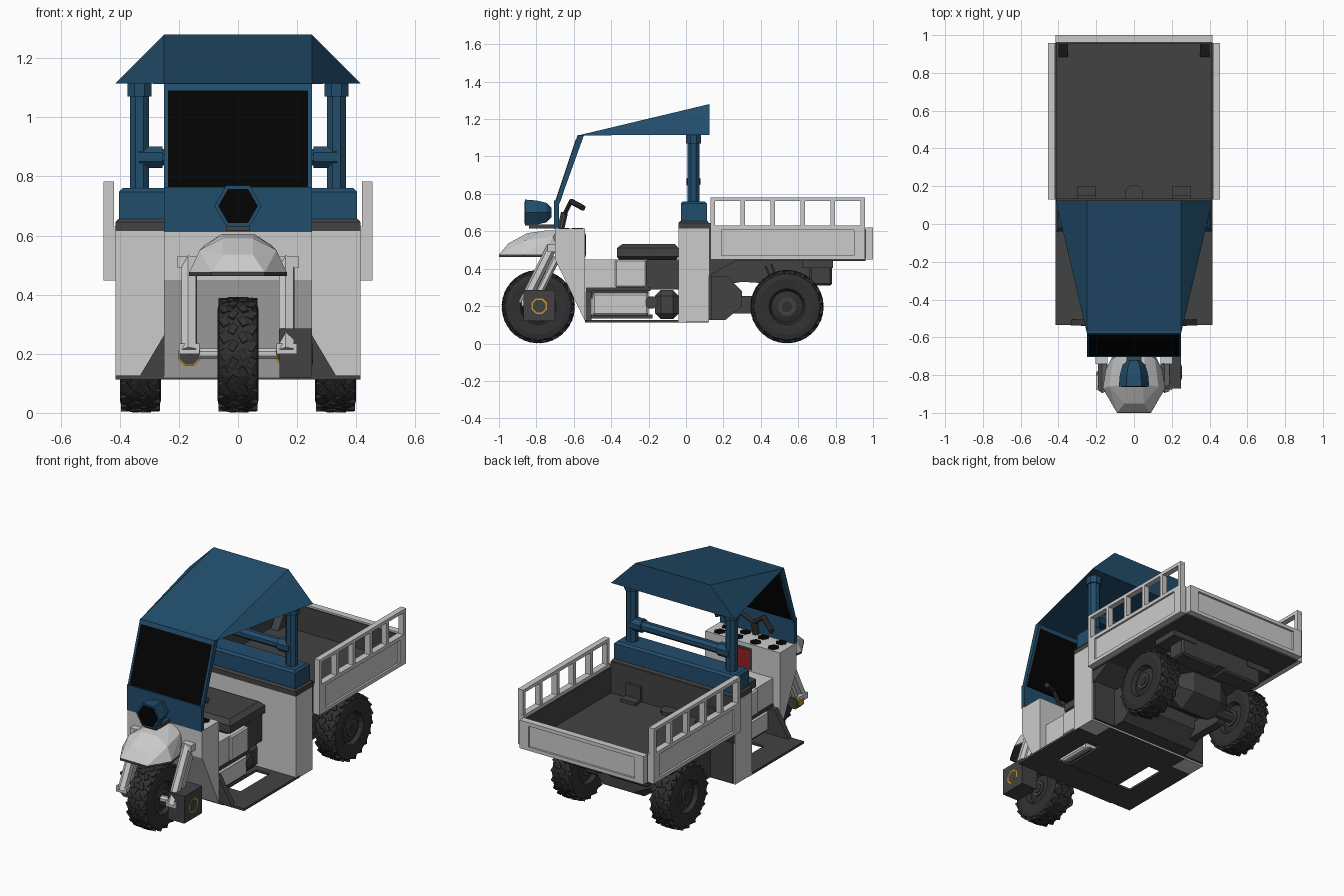
import bpy, bmesh, math
from mathutils import Vector, Matrix

if "Cube" in bpy.data.objects:
    bpy.data.objects.remove(bpy.data.objects["Cube"])


def material(name, r, g, b):
    m = bpy.data.materials.new(name)
    m.diffuse_color = (r, g, b, 1)
    m.use_nodes = True
    m.node_tree.nodes["Principled BSDF"].inputs["Base Color"].default_value = m.diffuse_color
    return m


LIGHT = material("light_grey", .6, .6, .6)
DARK = material("dark_grey", .055, .055, .055)
RUBBER = material("rubber", .03, .03, .03)
BLACK = material("black", .001, .001, .001)
BLUE = material("blue", .016, .075, .15)
RED = material("red", .3, .015, .015)
ORANGE = material("orange", .6, .3, .02)


def finish(name, bm, mat):
    bmesh.ops.recalc_face_normals(bm, faces=bm.faces)
    me = bpy.data.meshes.new(name)
    bm.to_mesh(me)
    bm.free()
    me.materials.append(mat)
    bpy.context.collection.objects.link(bpy.data.objects.new(name, me))


def hull(name, half, mat):  # convex solid, half outline mirrored in x
    bm = bmesh.new()
    for p in half:
        bm.verts.new(p)
        bm.verts.new((-p[0], p[1], p[2]))
    bmesh.ops.convex_hull(bm, input=bm.verts)
    bmesh.ops.dissolve_limit(bm, angle_limit=.01, verts=bm.verts, edges=bm.edges)
    finish(name, bm, mat)


def box(name, x, y, z, mat, bevel=0):
    bm = bmesh.new()
    m = Matrix.LocRotScale(Vector(((x[0] + x[1]) / 2, (y[0] + y[1]) / 2, (z[0] + z[1]) / 2)), None,
                           Vector((abs(x[1] - x[0]), y[1] - y[0], z[1] - z[0])))
    bmesh.ops.create_cube(bm, size=1, matrix=m)
    if bevel:
        bmesh.ops.bevel(bm, geom=bm.edges[:], offset=bevel, segments=1, affect='EDGES')
    finish(name, bm, mat)


def prism(name, yz, x, mat):  # side profile extruded along x
    bm = bmesh.new()
    a, b = ([bm.verts.new((k, y, z)) for y, z in yz] for k in x)
    for i in range(len(a)):
        bm.faces.new((a[i - 1], a[i], b[i], b[i - 1]))
    bm.faces.new(a)
    bm.faces.new(b)
    finish(name, bm, mat)


def lathe_into(bm, c, axis, prof, n, phase=0):
    c, a = Vector(c), Vector(axis).normalized()
    ref = Vector((0, 0, 1)) if abs(a.x) > .8 else Vector((1, 0, 0))
    u = (ref - a * ref.dot(a)).normalized()
    v = a.cross(u)
    rings = [[bm.verts.new(c + a * d + r * (u * math.cos(t) + v * math.sin(t)))
              for t in (phase + 2 * math.pi * i / n for i in range(n))] for r, d in prof]
    for p, q in zip(rings, rings[1:]):
        for i in range(n):
            bm.faces.new((p[i - 1], p[i], q[i], q[i - 1]))
    bm.faces.new(rings[0])
    bm.faces.new(rings[-1])


def lathe(name, c, axis, prof, n, mat, phase=0):
    bm = bmesh.new()
    lathe_into(bm, c, axis, prof, n, phase)
    finish(name, bm, mat)


def tube(name, p0, p1, r, mat, n=8):
    d = Vector(p1) - Vector(p0)
    lathe(name, p0, d, [(r, 0), (r, d.length)], n, mat, math.pi / 8)


# Wheels with slanted tread lugs
def wheel(name, x, y):
    half = [(.03, -.062), (.03, -.052), (.055, -.05), (.085, -.04), (.097, -.064), (.15, -.07), (.178, -.064), (.191, -.045)]
    bm = bmesh.new()
    lathe_into(bm, (x, y, .197), (1, 0, 0), half + [(r, -d) for r, d in reversed(half)], 16)
    for i in range(20):
        for k, (off, tilt) in enumerate(((-.047, .5), (-.017, -.5), (.017, .5), (.047, -.5))):
            ang = 2 * math.pi * (i + .5 * (k % 2)) / 20
            m = (Matrix.Translation((x, y, .197)) @ Matrix.Rotation(ang, 4, 'X')
                 @ Matrix.Translation((off, 0, .184 if k in (0, 3) else .187))
                 @ Matrix.Rotation(tilt, 4, 'Z') @ Matrix.Diagonal((.024, .036, .016, 1)))
            bmesh.ops.create_cube(bm, size=1, matrix=m)
    finish(name, bm, RUBBER)
    for s in (-1, 1):
        tube(name + "_hub", (x + s * .04, y, .197), (x + s * .058, y, .197), .05, DARK)


wheel("front_wheel", 0, -.79)
for s in (-1, 1):
    wheel("rear_wheel", s * .33, .54)

# Front fender, headlight and fork
outline = [(.09, -1.0), (.165, -.87), (.15, -.77)]
hull("front_fender", [(a, b, .475) for a, b in outline] + [(.11, -.69, .52), (.05, -.95, .535), (.13, -.86, .55),
     (.05, -.85, .59), (.055, -.74, .605), (.055, -.69, .605), (.11, -.71, .57)], LIGHT)
hull("fender_rim", [(x, y, z) for x, y in outline for z in (.463, .476)], DARK)
lathe("headlight", (0, -.86, .70), (0, 1, 0), [(.08, 0), (.075, .06), (.06, .115), (.03, .14)], 6, BLUE)
lathe("headlight_lens", (0, -.864, .70), (0, 1, 0), [(.067, 0), (.067, .02)], 6, BLACK)
box("headlight_stand", (-.04, .04), (-.84, -.70), (.615, .635), DARK)
for s in (-1, 1):
    tube("fork_leg", (s * .165, -.87, .21), (s * .165, -.715, .52), .028, LIGHT, 6)
    tube("fork_slider", (s * .165, -.815, .21), (s * .165, -.69, .46), .02, LIGHT, 6)
    box("fork_bracket", (s * .14, s * .205), (-.74, -.69), (.49, .53), LIGHT)
    box("fork_foot", (s * .13, s * .20), (-.88, -.80), (.20, .235), LIGHT)
    tube("fork_lamp", (s * .165, -.84, .196), (s * .165, -.79, .196), .04, ORANGE)
    tube("fork_lamp_cap", (s * .165, -.845, .196), (s * .165, -.78, .196), .035, DARK)
tube("front_axle", (-.17, -.81, .20), (.17, -.81, .20), .02, LIGHT)
box("front_motor_box", (.14, .25), (-.87, -.70), (.12, .285), DARK)
tube("motor_box_ring", (.24, -.785, .20), (.2515, -.785, .20), .045, ORANGE)
tube("motor_box_cap", (.24, -.785, .20), (.253, -.785, .20), .036, DARK)

# Front cowl with gauges and red panel
prism("front_cowl", [(-.70, .45), (-.70, .615), (-.54, .615), (-.54, .12)], (-.25, .25), LIGHT)
for x in (-.18, -.06, .06, .18):
    for y in (-.655, -.58):
        lathe("gauge", (x, y, .61), (0, 0, 1), [(.034, 0), (.034, .007)], 6, BLACK)
box("red_panel", (-.05, .05), (-.545, -.534), (.47, .58), RED)
box("red_panel_frame", (-.06, .06), (-.545, -.537), (.46, .59), DARK)

# Handlebar
tube("steering_column", (0, -.67, .61), (0, -.65, .70), .02, DARK)
for s in (-1, 1):
    tube("handlebar_riser", (0, -.65, .69), (s * .09, -.615, .76), .012, DARK)
    tube("handle_grip", (s * .09, -.615, .76), (s * .19, -.55, .725), .015, RUBBER)

# Windshield frame and glass
prism("windshield_base", [(-.705, .612), (-.705, .765), (-.68, .765), (-.68, .612)], (-.25, .25), BLUE)
for s in (-1, 1):
    prism("windshield_side", [(-.705, .74), (-.58, 1.115), (-.545, 1.115), (-.68, .74)], (s * .235, s * .25), BLUE)
prism("windshield_top_bar", [(-.59, 1.085), (-.58, 1.115), (-.555, 1.115), (-.565, 1.085)], (-.25, .25), BLUE)
prism("windshield_glass", [(-.70, .76), (-.59, 1.09), (-.561, 1.09), (-.671, .76)], (-.237, .237), BLACK)

# Roof
hull("roof", [(.25, -.575, 1.113), (.415, .125, 1.115), (.25, .125, 1.28)], BLUE)

# Cab rear wall, trim band and roof posts
box("cab_rear_wall", (-.415, .415), (-.04, .122), (.115, .615), LIGHT)
hull("trim_band", [(x, y, z) for x, a, b, z in ((.415, -.04, .122, .614), (.415, -.04, .122, .645),
     (.405, -.03, .115, .656)) for y in (a, b)], DARK)
hull("post_base", [(x, y, z) for x, a, b, z in ((.402, -.028, .112, .65), (.402, -.028, .112, .748),
     (.39, -.016, .10, .76)) for y in (a, b)], BLUE)
for s in (-1, 1):
    tube("roof_post", (s * .333, .04, .75), (s * .333, .04, 1.12), .035, BLUE)
    tube("post_collar", (s * .333, .04, 1.07), (s * .333, .04, 1.12), .044, BLUE)
    tube("bar_collar", (s * .255, .04, .865), (s * .335, .04, .865), .04, BLUE)
tube("cross_bar", (-.33, .04, .865), (.33, .04, .865), .03, BLUE)

# Floor steps with gussets
for s in (-1, 1):
    box("floor_step", (s * .27, s * .415), (-.535, .0), (.113, .127), DARK)
    for y in (-.535, -.505):
        lo, hi = (s * .24, y), (s * .335, y)
    tri = [(.24, .12), (.335, .12), (.24, .28)]
    box("sill_rail", (s * .195, s * .21), (-.535, -.19), (.28, .30), DARK)
hull("step_gussets", [(x, y, z) for x, z in tri for y in (-.538, -.505)], DARK)
box("floor_front", (-.28, .28), (-.54, -.36), (.113, .127), DARK)
box("floor_rear", (-.28, .28), (-.08, .12), (.113, .127), DARK)
box("floor_centre", (-.18, .18), (-.37, -.07), (.115, .127), DARK)

# Engine, battery case and seat
box("console", (-.205, .205), (-.545, -.37), (.29, .45), LIGHT)
box("seat_box", (-.22, .22), (-.38, -.21), (.30, .45), LIGHT, .008)
box("battery_case", (-.205, .205), (-.50, -.20), (.15, .27), LIGHT, .01)
box("battery_tray", (-.18, .18), (-.53, -.18), (.135, .155), DARK)
box("case_cover", (-.19, .19), (-.53, -.20), (.24, .30), DARK)
box("seat_support", (-.19, .19), (-.21, -.03), (.29, .45), DARK)
box("engine_block", (-.18, .18), (-.165, -.04), (.13, .285), DARK, .03)
tube("engine_pulley", (-.21, -.185, .22), (.21, -.185, .22), .035, DARK)
hull("seat_cushion", [(x, y, z) for x, a, b, z in ((.17, -.36, -.05, .45), (.21, -.37, -.04, .465),
     (.21, -.37, -.04, .51), (.18, -.34, -.06, .532)) for y in (a, b)], DARK)

# Cargo bed
box("bed_floor", (-.415, .415), (.122, .96), (.44, .456), DARK)
box("bed_front_wall", (-.41, .41), (.118, .135), (.45, .645), DARK)


def panel(name, lo, hi, z0, z1, d0, d1, along_y):  # framed board with a recessed middle
    parts = [(lo, hi, z0, z0 + .022), (lo, hi, z1 - .022, z1), (lo, lo + .06, z0, z1), (hi - .06, hi, z0, z1),
             (lo + .05, hi - .05, z0 + .01, z1 - .01)]
    for i, (a, b, c, d) in enumerate(parts):
        t = sorted((d0, d1 if i < 4 else d0 + (d1 - d0) * .7))
        box(name + ("_rim" if i < 4 else ""), t if along_y else (a, b), (a, b) if along_y else t, (c, d), LIGHT)


panel("tailgate", -.415, .415, .45, .62, .96, 1.0, False)
box("tailgate_liner", (-.40, .40), (.953, .962), (.45, .61), DARK)
for s in (-1, 1):
    panel("bed_side", .13, .957, .448, .63, s * .415, s * .455, True)
    box("bed_side_liner", (s * .407, s * .417), (.13, .957), (.45, .61), DARK)
    box("bed_top_rail", (s * .42, s * .455), (.13, .957), (.762, .782), LIGHT)
    for i in range(6):
        y = .142 + i * .1605
        box("bed_rail_post", (s * .42, s * .455), (y - .012, y + .012), (.62, .77), LIGHT)
    prism("bed_corner_bracket", [(.955, .45), (.955, .56), (.88, .45)], (s * .35, s * .40), DARK)
    prism("bed_hook", [(.13, .45), (.20, .45), (.20, .475), (.15, .475), (.15, .55), (.13, .55)], (s * .2, s * .3), DARK)
tube("bed_centre_ring", (0, .16, .45), (0, .16, .475), .05, DARK)

# Rear chassis, axle and suspension
prism("rear_chassis", [(.12, .30), (.12, .36), (.26, .442), (.78, .442), (.78, .33), (.60, .31), (.30, .33)], (-.22, .22), DARK)
prism("rear_engine_cover", [(.115, .125), (.21, .125), (.30, .20), (.30, .28), (.22, .36), (.115, .36)], (-.26, .26), DARK)
box("wall_backing", (-.405, .405), (.115, .135), (.125, .44), DARK)
for s in (-1, 1):
    box("chassis_rail", (s * .19, s * .36), (.62, .785), (.405, .44), DARK)
    prism("wheel_arch", [(.12, .36), (.27, .445), (.46, .445), (.12, .445)], (s * .22, s * .41), DARK)
    prism("swing_arm", [(.12, .16), (.12, .26), (.50, .25), (.56, .20), (.50, .16)], (s * .20, s * .25), DARK)
    tube("shock_absorber", (s * .2, .52, .22), (s * .2, .44, .42), .03, DARK)
    box("rear_tray", (s * .02, s * .29), (.66, .78), (.31, .42), DARK, .01)
tube("rear_axle", (-.30, .54, .197), (.30, .54, .197), .032, DARK)
lathe("differential", (-.20, .54, .25), (1, 0, 0), [(.06, 0), (.13, .10), (.13, .30), (.06, .40)], 6, DARK)
